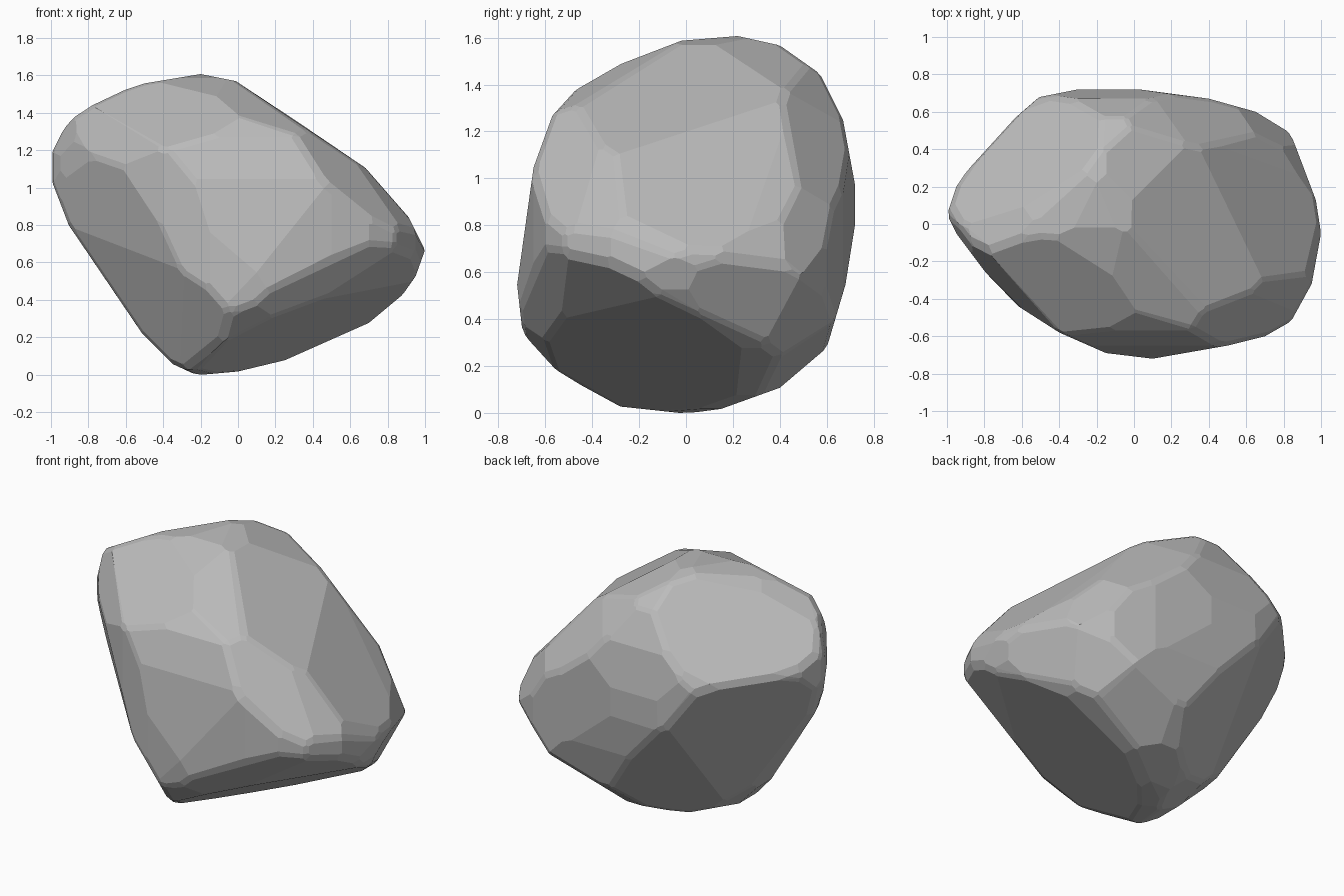
import bpy
import bmesh
from math import cos, radians, sin
from mathutils import Vector

if "Cube" in bpy.data.objects:
    bpy.data.objects.remove(bpy.data.objects["Cube"], do_unlink=True)

MIDDLE = Vector((0, 0, .805))
X, Y, Z = Vector((1, 0, 0)), Vector((0, 1, 0)), Vector((0, 0, 1))

# Rounded profiles that the block is carved to, one for each main direction
front_profile = [
    (-.2, 1.61), (-.5, 1.56), (-.8, 1.46), (-.93, 1.32), (-1, 1.18), (-1, 1.05),
    (-.9, .79), (-.77, .6), (-.53, .24), (-.35, .06), (-.22, 0), (0, .02),
    (.25, .08), (.7, .28), (.88, .43), (.95, .53), (1, .67), (.9, .87),
    (.72, 1.1), (.45, 1.3), (.2, 1.47), (0, 1.57)]
side_profile = [
    (-.72, .55), (-.65, 1.05), (-.57, 1.27), (-.47, 1.38), (-.28, 1.49),
    (-.02, 1.59), (.22, 1.61), (.4, 1.57), (.57, 1.45), (.67, 1.25), (.72, .98),
    (.72, .8), (.68, .55), (.6, .28), (.4, .11), (.15, .02), (0, 0),
    (-.28, .03), (-.5, .15), (-.65, .25), (-.7, .37)]
plan_profile = [
    (-1, .05), (-.95, .2), (-.8, .42), (-.6, .64), (-.5, .68), (-.25, .73),
    (-.05, .73), (.4, .67), (.65, .6), (.83, .49), (.95, .27), (1, -.05),
    (.95, -.32), (.84, -.52), (.7, -.6), (.5, -.65), (.1, -.72), (-.15, -.69),
    (-.4, -.58), (-.65, -.42), (-.8, -.25), (-.95, -.05)]

# Diagonal profiles, tilted and measured from the middle of the block
diagonal_a = [
    (-.81, .49), (-.76, .7), (-.43, .8), (-.01, .87), (.12, .86), (.27, .8),
    (.47, .59), (.8, .15), (.96, -.25), (.93, -.32), (.81, -.52), (.59, -.6),
    (-.19, -.76), (-.38, -.74), (-.65, -.27), (-.75, .12)]
diagonal_b = [
    (-.96, -.12), (-.86, .09), (-.39, .53), (-.16, .67), (-.01, .7), (.25, .68),
    (.76, .41), (.81, .15), (.76, -.23), (.64, -.48), (.47, -.66), (.3, -.74),
    (.02, -.79), (-.28, -.76), (-.84, -.42), (-.93, -.28)]
diagonal_c = [
    (.4, .76), (.1, .72), (-.69, .38), (-.94, .1), (-.96, .01), (-.55, -.56),
    (-.27, -.8), (.02, -.86), (.16, -.83), (.47, -.59), (.86, .07),
    (.88, .21), (.71, .52), (.53, .7)]

# Broad broken faces: outward direction and distance from the origin
broken_faces = [
    ((.51, -.44, -.74), .155),    # underside, front right
    ((.40, -.28, -.87), -.03),    # underside, low right
    ((.86, .27, -.44), .585),     # underside, right tip
    ((-.72, -.58, -.38), .365),   # front left overhang
    ((-.72, -.65, -.20), .515),   # front left, upper
    ((-.50, .52, .70), 1.39),     # sloping top
    ((-.69, .59, -.41), .33),     # back left overhang
    ((-.45, .72, -.53), .235),    # low back
    ((.30, .60, -.74), .24),      # low back right
    ((.60, .60, -.53), .48),      # back right edge
    ((.74, .21, .64), 1.2),       # right slope
    ((.60, .50, .62), 1.3),       # upper back right
    ((.30, .75, .60), 1.33),      # upper back
    ((.60, -.55, .58), 1.24),     # upper front right
    ((-.40, -.50, .77), 1.51),    # upper front left
    ((-.60, -.72, .35), 1.08),    # front left edge
    ((-.30, -.80, -.50), .43),    # low front
]


def slice_off(bm, point, normal):
    """Remove everything beyond a plane and close the cut."""
    geom = bm.verts[:] + bm.edges[:] + bm.faces[:]
    bmesh.ops.bisect_plane(bm, geom=geom, dist=1e-5, plane_co=point,
                           plane_no=normal, clear_outer=True)
    rim = [e for e in bm.edges if e.is_boundary]
    if rim:
        bmesh.ops.holes_fill(bm, edges=rim, sides=0)


def carve(bm, profile, right, up, origin, slack):
    """Trim the block to a profile swept along the direction across it."""
    points = [origin + right * u + up * v for u, v in profile]
    centre = sum(points, Vector()) / len(points)
    along = right.cross(up)
    for a, b in zip(points, points[1:] + points[:1]):
        normal = (b - a).cross(along).normalized()
        if normal.dot(a - centre) < 0:
            normal.negate()
        slice_off(bm, a + normal * slack, normal)


def carve_tilted(bm, profile, turn, lean):
    """Carve along a direction turned from the x axis and leaning up or down."""
    right = Vector((cos(radians(turn)), sin(radians(turn)), 0))
    away = Z.cross(right)
    up = Z * cos(radians(lean)) + away * sin(radians(lean))
    carve(bm, profile, right, up, MIDDLE, .01)


def clean_shell(bm):
    """Merge slivers and return a closed shell of flat faces."""
    bmesh.ops.remove_doubles(bm, verts=bm.verts[:], dist=.01)
    shell = bmesh.new()
    for vert in bm.verts:
        shell.verts.new(vert.co)
    bm.free()
    bmesh.ops.convex_hull(shell, input=shell.verts[:])
    loose = [v for v in shell.verts if not v.link_faces]
    bmesh.ops.delete(shell, geom=loose, context='VERTS')
    bmesh.ops.dissolve_limit(shell, angle_limit=radians(3),
                             verts=shell.verts[:], edges=shell.edges[:])
    bmesh.ops.recalc_face_normals(shell, faces=shell.faces[:])
    shell.normal_update()
    return shell


# Raw block
block = bmesh.new()
bmesh.ops.create_cube(block, size=4)

# Main profiles
carve(block, front_profile, X, Z, Vector(), 0)
carve(block, side_profile, Y, Z, Vector(), 0)
carve(block, plan_profile, X, Y, Vector(), 0)

# Diagonal profiles
carve_tilted(block, diagonal_a, 35, 25)
carve_tilted(block, diagonal_b, 215, 25)
carve_tilted(block, diagonal_c, 135, -25)

# Broken faces
for direction, distance in broken_faces:
    normal = Vector(direction).normalized()
    slice_off(block, normal * distance, normal)
rock = clean_shell(block)

# Worn chips along the sharpest edges
chips = []
for edge in rock.edges:
    angle = edge.calc_face_angle(0)
    if angle > radians(25):
        normal = sum((f.normal for f in edge.link_faces), Vector()).normalized()
        depth = min(.12 * (1 / cos(angle / 2) - 1), .016)
        chips.append((edge.verts[0].co - normal * depth, normal))
for point, normal in chips:
    slice_off(rock, point, normal)
rock = clean_shell(rock)

# Stone material
stone = bpy.data.materials.new("grey_stone")
stone.use_nodes = True
grey = (.5, .5, .5, 1)
stone.diffuse_color = grey
stone.node_tree.nodes["Principled BSDF"].inputs["Base Color"].default_value = grey

# Boulder resting on the ground
lowest = min(v.co.z for v in rock.verts)
bmesh.ops.translate(rock, verts=rock.verts[:], vec=(0, 0, -lowest))
mesh = bpy.data.meshes.new("boulder")
rock.to_mesh(mesh)
rock.free()
mesh.materials.append(stone)
boulder = bpy.data.objects.new("boulder", mesh)
bpy.context.collection.objects.link(boulder)
